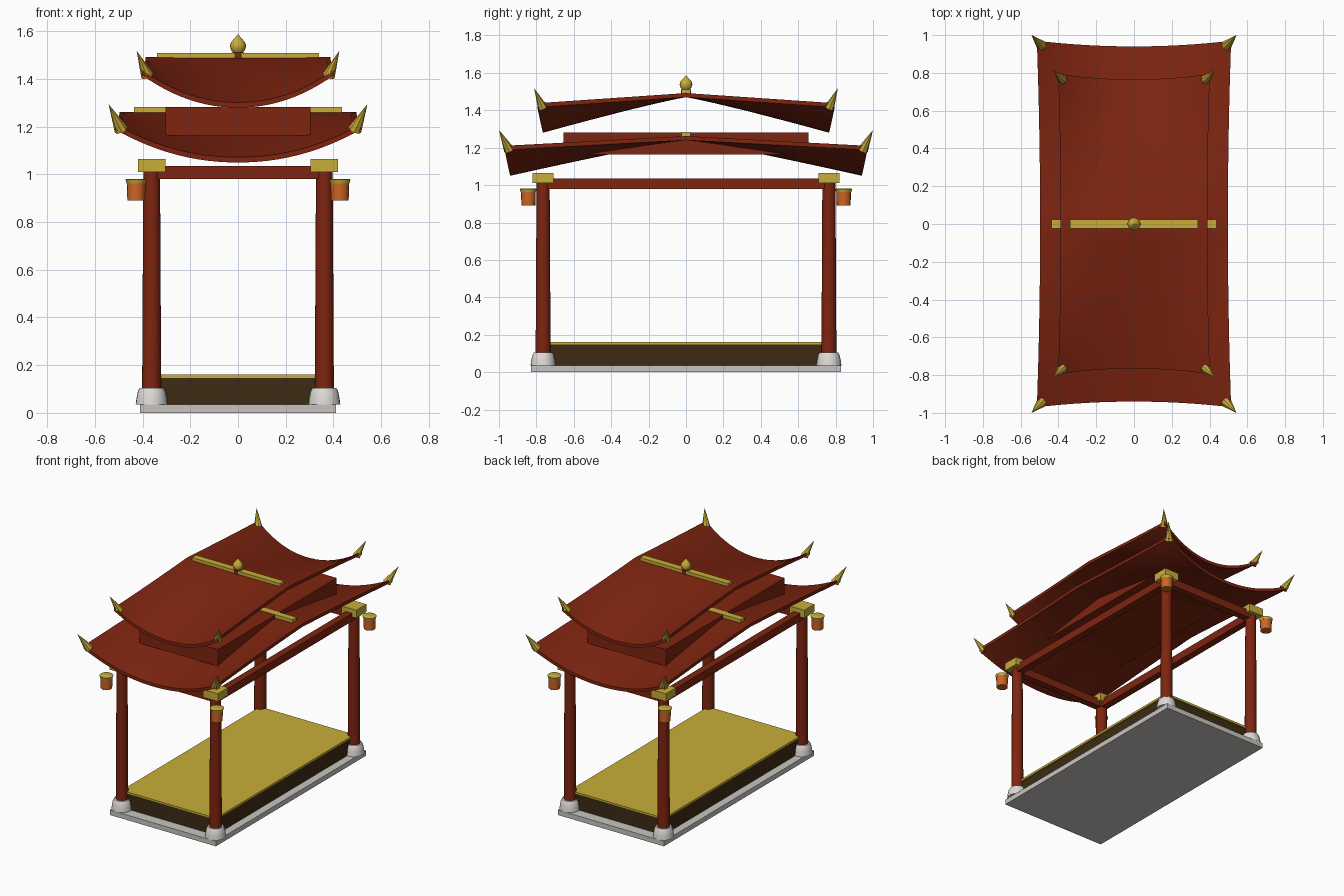
import bpy, bmesh, math
from mathutils import Vector

if "Cube" in bpy.data.objects:
    bpy.data.objects.remove(bpy.data.objects["Cube"])


def mat(name, r, g, b):
    m = bpy.data.materials.new(name)
    m.diffuse_color = (r, g, b, 1)
    m.use_nodes = True
    m.node_tree.nodes["Principled BSDF"].inputs["Base Color"].default_value = m.diffuse_color
    return m


RED = mat("red_lacquer", 0.21, 0.018, 0.005)
GOLD = mat("gold", 0.58, 0.42, 0.04)
STONE = mat("pale_stone", 0.72, 0.70, 0.67)
SLAB = mat("grey_stone", 0.58, 0.56, 0.53)
BROWN = mat("dark_wood", 0.045, 0.024, 0.006)
ORANGE = mat("lantern_orange", 0.62, 0.13, 0.018)


def make(name, bm, material, smooth=False):
    bmesh.ops.recalc_face_normals(bm, faces=bm.faces)
    me = bpy.data.meshes.new(name)
    bm.to_mesh(me)
    bm.free()
    me.materials.append(material)
    ob = bpy.data.objects.new(name, me)
    bpy.context.collection.objects.link(ob)
    if smooth:
        bpy.ops.object.select_all(action='DESELECT')
        ob.select_set(True)
        bpy.context.view_layer.objects.active = ob
        bpy.ops.object.shade_smooth_by_angle(angle=math.radians(40))
    return ob


def box(name, material, x, y, z0, z1, cx=0, cy=0):
    """Box with half sizes x, y between heights z0 and z1."""
    bm = bmesh.new()
    bmesh.ops.create_cube(bm, size=1)
    for v in bm.verts:
        v.co = (cx + 2 * x * v.co.x, cy + 2 * y * v.co.y,
                (z0 + z1) / 2 + (z1 - z0) * v.co.z)
    return make(name, bm, material)


def lathe(name, material, profile, cx=0, cy=0, n=24):
    """Turn (radius, height) points about a vertical axis."""
    bm = bmesh.new()
    rings = [[bm.verts.new((cx + r * math.cos(math.tau * i / n),
                            cy + r * math.sin(math.tau * i / n), z))
              for i in range(n)] for r, z in profile]
    for a, b in zip(rings, rings[1:]):
        for i in range(n):
            j = (i + 1) % n
            bm.faces.new((a[i], a[j], b[j], b[i]))
    bm.faces.new(rings[0])
    bm.faces.new(rings[-1])
    return make(name, bm, material, True)


def roof(name, X, Y, ridge, drop, sag, thick=0.022, nx=24, ny=32):
    """Curved roof: level ridge along x, sagging eaves, flared corners."""
    bm = bmesh.new()

    def point(i, j, dz):
        u, s = 2 * i / nx - 1, 2 * j / ny - 1
        t = abs(s)
        return bm.verts.new((X * u * (1 + 0.035 * t * t),
                             Y * s + math.copysign(0.03 * t * u * u, s),
                             ridge - drop * t - sag * t ** 1.15 * (1 - abs(u) ** 2.1) - dz))

    top, low = [[[point(i, j, d) for j in range(ny + 1)] for i in range(nx + 1)]
                for d in (0, thick)]
    for i in range(nx):
        for j in range(ny):
            for g in (top, low):
                bm.faces.new((g[i][j], g[i + 1][j], g[i + 1][j + 1], g[i][j + 1]))
        for j in (0, ny):
            bm.faces.new((top[i][j], top[i + 1][j], low[i + 1][j], low[i][j]))
    for j in range(ny):
        for i in (0, nx):
            bm.faces.new((top[i][j], top[i][j + 1], low[i][j + 1], low[i][j]))
    return make(name, bm, RED, True)


def horn(name, base, tip, r):
    """Pointed corner ornament from base to tip."""
    base, tip = Vector(base), Vector(tip)
    axis = tip - base
    bm = bmesh.new()
    bmesh.ops.create_cone(bm, cap_ends=True, segments=8, radius1=r, radius2=0,
                          depth=axis.length)
    q = axis.to_track_quat('Z', 'Y')
    for v in bm.verts:
        v.co = q @ v.co + (base + tip) / 2
    return make(name, bm, GOLD)


# Platform and deck
box("stone_slab", SLAB, 0.41, 0.83, 0, 0.035)
box("deck_body", BROWN, 0.355, 0.755, 0.035, 0.145)
box("deck_top", GOLD, 0.365, 0.765, 0.145, 0.16)

# Posts, capitals, lanterns and roof horns at the four corners
PX, PY = 0.362, 0.764
for sx in (-1, 1):
    for sy in (-1, 1):
        x, y = sx * PX, sy * PY
        lathe("post_base", STONE, [(0.067, 0.035), (0.064, 0.06), (0.058, 0.09),
                                   (0.050, 0.105)], x, y)
        lathe("post", RED, [(0.040, 0.10), (0.035, 1.02)], x, y)
        box("capital", GOLD, 0.057, 0.056, 1.01, 1.065, x, y)
        lx, ly = sx * 0.427, sy * 0.843
        lathe("lantern_body", ORANGE, [(0.037, 0.89), (0.039, 0.965)], lx, ly, 16)
        lathe("lantern_cap", GOLD, [(0.040, 0.962), (0.045, 0.978), (0.040, 0.981)],
              lx, ly, 16)
        horn("lower_horn", (sx * 0.490, sy * 0.945, 1.187),
             (sx * 0.543, sy * 1.0, 1.295), 0.029)
        horn("upper_horn", (sx * 0.380, sy * 0.765, 1.413),
             (sx * 0.425, sy * 0.812, 1.518), 0.027)

# Tie beams between the posts
for s in (-1, 1):
    box("end_beam", RED, PX, 0.025, 0.98, 1.035, 0, s * PY)
    box("side_beam", RED, 0.025, PY, 0.98, 1.035, s * PX, 0)

# Two roof tiers with the box between them
roof("lower_roof", 0.497, 0.94, 1.262, 0.052, 0.138)
box("roof_box", RED, 0.303, 0.656, 1.163, 1.28)
roof("upper_roof", 0.388, 0.765, 1.492, 0.054, 0.136)

# Ridge bars and finial
box("lower_ridge_bar", GOLD, 0.437, 0.023, 1.255, 1.283)
box("upper_ridge_bar", GOLD, 0.34, 0.023, 1.485, 1.51)
lathe("finial_base", RED, [(0.028, 1.48), (0.028, 1.512)], n=16)
lathe("finial", GOLD, [(0.018, 1.508), (0.029, 1.52), (0.034, 1.538), (0.030, 1.553),
                       (0.018, 1.567), (0.008, 1.578), (0.001, 1.587)], n=16)
